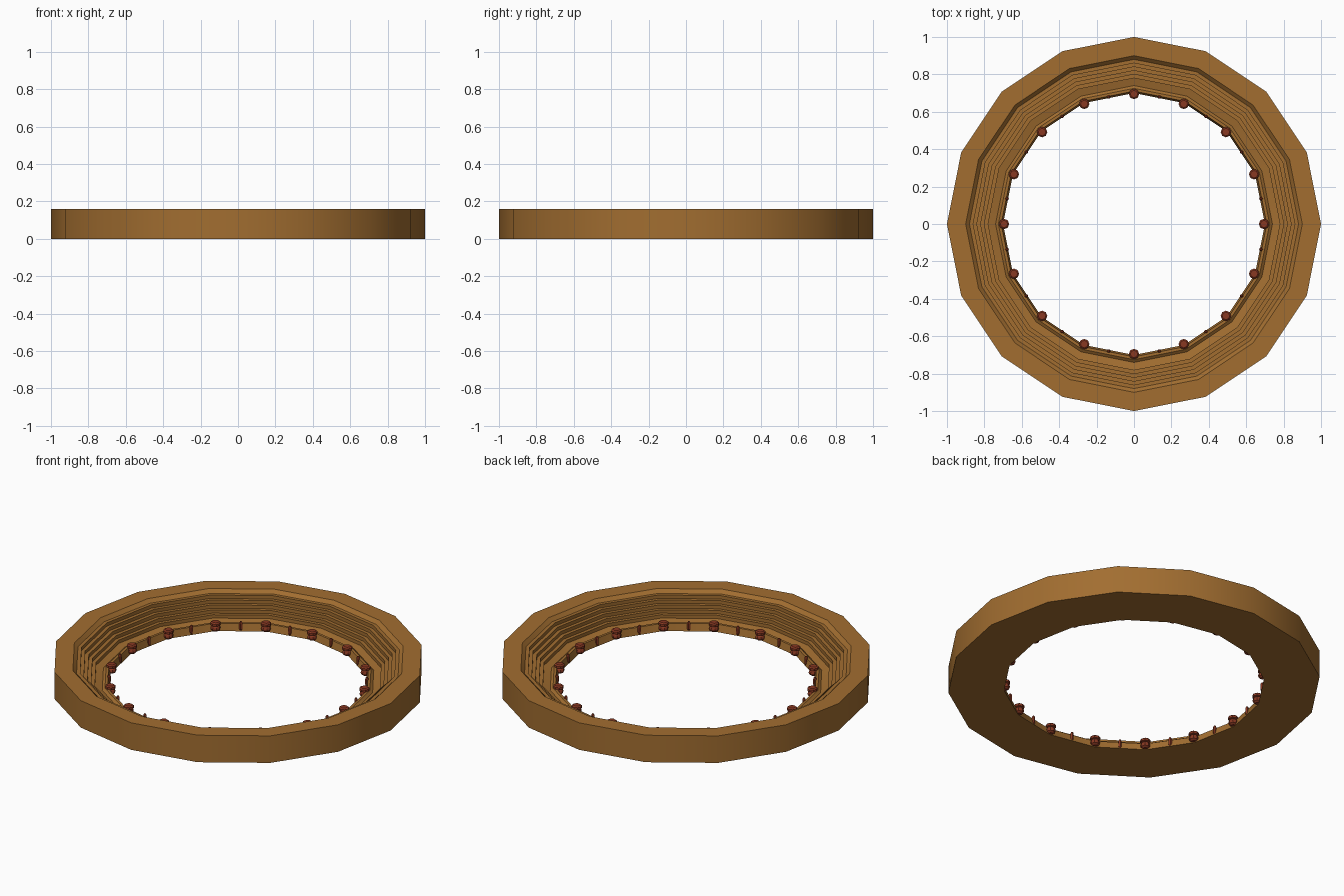
import bpy, math

if "Cube" in bpy.data.objects:
    bpy.data.objects.remove(bpy.data.objects["Cube"])

def material(name, color):
    m = bpy.data.materials.new(name)
    m.diffuse_color = (*color, 1)
    m.use_nodes = True
    m.node_tree.nodes["Principled BSDF"].inputs["Base Color"].default_value = m.diffuse_color
    return m

WOOD = material("tan wood", (0.36, 0.155, 0.03))
RED = material("dark red", (0.25, 0.04, 0.016))

def lathe(name, profile, sides, mat, closed=False, loc=(0, 0, 0), smooth=30):
    """Spin (radius, z) points around z; open profiles get end caps."""
    n = len(profile)
    verts = [(r * math.cos(2 * math.pi * i / sides), r * math.sin(2 * math.pi * i / sides), z)
             for i in range(sides) for r, z in profile]
    faces = []
    for i in range(sides):
        j = (i + 1) % sides
        for k in range(n if closed else n - 1):
            l = (k + 1) % n
            faces.append((i * n + k, j * n + k, j * n + l, i * n + l))
    if not closed:
        faces.append([i * n for i in reversed(range(sides))])
        faces.append([i * n + n - 1 for i in range(sides)])
    mesh = bpy.data.meshes.new(name)
    mesh.from_pydata(verts, [], faces)
    mesh.materials.append(mat)
    ob = bpy.data.objects.new(name, mesh)
    ob.location = loc
    bpy.context.collection.objects.link(ob)
    if smooth:
        bpy.ops.object.select_all(action='DESELECT')
        bpy.context.view_layer.objects.active = ob
        ob.select_set(True)
        bpy.ops.object.shade_smooth_by_angle(angle=math.radians(smooth))
    return ob

# Stepped ring: outer wall, flat rim, sloped lip, treads, inner kerb
profile = [(0.70, 0), (1, 0), (1, 0.16), (0.9, 0.16), (0.88, 0.14)]
r, z = 0.88, 0.14
for _ in range(5):
    r -= 0.02
    profile.append((r, z))
    z -= 0.02
    profile.append((r, z))
profile += [(0.74, 0.03), (0.725, 0.042), (0.71, 0.042)]
lathe("stepped_ring", profile, 16, WOOD, closed=True)

# Knobs at the corners and thin rods between them
knob = [(0.012, 0.004), (0.024, 0.012), (0.027, 0.022), (0.024, 0.032), (0.018, 0.038),
        (0.028, 0.041), (0.028, 0.054), (0.02, 0.06)]
rod = [(0.005, 0.004), (0.01, 0.014), (0.01, 0.046), (0.005, 0.056)]
for i in range(16):
    a = math.radians(22.5 * i)
    lathe("corner_knob", knob, 8, RED, loc=(0.695 * math.cos(a), 0.695 * math.sin(a), 0), smooth=0)
    a += math.radians(11.25)
    lathe("thin_rod", rod, 6, RED, loc=(0.692 * math.cos(a), 0.692 * math.sin(a), 0), smooth=0)
